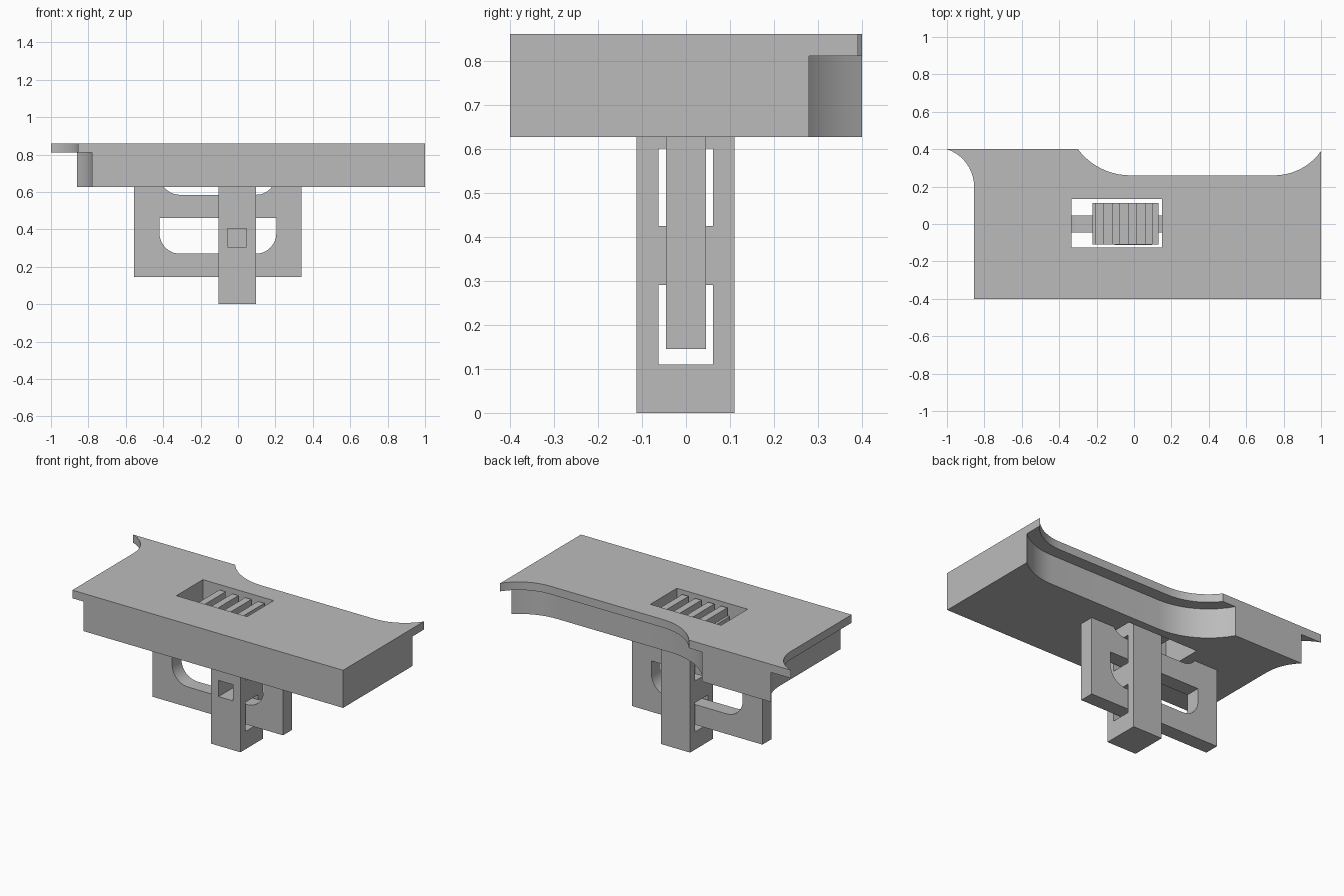
import bpy
import bmesh
import math
from mathutils import Vector

cube = bpy.data.objects.get("Cube")
if cube:
    bpy.data.objects.remove(cube, do_unlink=True)

grey = bpy.data.materials.new("plain_grey")
grey.use_nodes = True
colour = (0.5, 0.5, 0.5, 1)
grey.diffuse_color = colour
grey.node_tree.nodes["Principled BSDF"].inputs["Base Color"].default_value = colour


def prism(name, outline, lo, hi, axis="z"):
    """Extrude an outline along z (points are x, y) or y (points are x, z)."""
    bm = bmesh.new()
    place = (lambda u, v: (u, v, lo)) if axis == "z" else (lambda u, v: (u, lo, v))
    face = bm.faces.new([bm.verts.new(place(u, v)) for u, v in outline])
    step = Vector((0, 0, hi - lo)) if axis == "z" else Vector((0, hi - lo, 0))
    new = bmesh.ops.extrude_face_region(bm, geom=[face])["geom"]
    bmesh.ops.translate(bm, vec=step, verts=[g for g in new if isinstance(g, bmesh.types.BMVert)])
    bmesh.ops.recalc_face_normals(bm, faces=bm.faces)
    mesh = bpy.data.meshes.new(name)
    bm.to_mesh(mesh)
    bm.free()
    mesh.materials.append(grey)
    obj = bpy.data.objects.new(name, mesh)
    bpy.context.collection.objects.link(obj)
    return obj


def box(name, x0, x1, y0, y1, z0, z1):
    return prism(name, [(x0, y0), (x1, y0), (x1, y1), (x0, y1)], z0, z1)


def combine(target, tool, operation="DIFFERENCE"):
    mod = target.modifiers.new("shape", "BOOLEAN")
    mod.operation, mod.solver, mod.object = operation, "EXACT", tool
    bpy.context.view_layer.objects.active = target
    bpy.ops.object.modifier_apply(modifier=mod.name)
    bpy.data.objects.remove(tool, do_unlink=True)


def arc(cx, cy, r, start, end, steps=10):
    angles = [start + (end - start) * i / steps for i in range(steps + 1)]
    return [(cx + r * math.cos(a), cy + r * math.sin(a)) for a in angles]


def deck_outline(inset):
    """Straight front and left side, scooped back and right side."""
    down = -math.pi / 2
    r_left, r_mid, r_side = 0.305 + inset, 0.35 + inset, 0.21 + inset
    left = arc(0.75, 0.565, r_left, down + math.asin(0.25 / r_left), down)
    mid = arc(-0.02, 0.61, r_mid, down, down - math.acos(0.21 / r_mid))
    side = arc(-1.065, 0.2, r_side, math.asin(0.2 / r_side), 0)
    return [(-0.855 + inset, -0.4), (1, -0.4)] + left + mid + side


def rounded_window(x0, x1, z0, z1, r):
    """Square top corners, rounded bottom corners."""
    return ([(x1, z1), (x0, z1)] + arc(x0 + r, z0 + r, r, math.pi, 1.5 * math.pi)
            + arc(x1 - r, z0 + r, r, 1.5 * math.pi, 2 * math.pi))


# Deck: thin top plate over an inset body, with a slot through both
deck = prism("deck", deck_outline(0), 0.81, 0.86)
combine(deck, prism("deck_body", deck_outline(0.075), 0.627, 0.81), "UNION")
combine(deck, box("deck_slot", -0.335, 0.15, -0.125, 0.135, 0.5, 1))

# Hanging guide frame with two windows
guide = prism("guide_frame", [(-0.555, 0.145), (0.34, 0.145), (0.34, 0.627), (-0.555, 0.627)],
              -0.045, 0.045, "y")
for z0, z1 in ((0.27, 0.46), (0.585, 0.75)):
    combine(guide, prism("window", rounded_window(-0.42, 0.205, z0, z1, 0.11), -0.2, 0.2, "y"))

# Sliding post, slotted around the guide rails, with a blind square socket in front
post = box("slider_post", -0.105, 0.095, -0.112, 0.11, 0, 0.7)
for z0, z1 in ((0.11, 0.29), (0.425, 0.60)):
    combine(post, box("post_slot", -0.3, 0.3, -0.063, 0.061, z0, z1))
combine(post, box("post_socket", -0.055, 0.045, -0.2, 0.04, 0.305, 0.405))

# Ribbed thumb pad on top of the post
pad = box("thumb_pad", -0.222, 0.13, -0.11, 0.112, 0.70, 0.79)
ribs = [box("pad_rib", x, x + 0.043, -0.11, 0.112, 0.79, 0.84)
        for x in (-0.206 + 0.0885 * i for i in range(4))]

# Smooth the curved walls, keep the edges sharp
for obj in [deck, guide]:
    bpy.ops.object.select_all(action="DESELECT")
    obj.select_set(True)
    bpy.context.view_layer.objects.active = obj
    bpy.ops.object.shade_smooth_by_angle(angle=math.radians(25))
